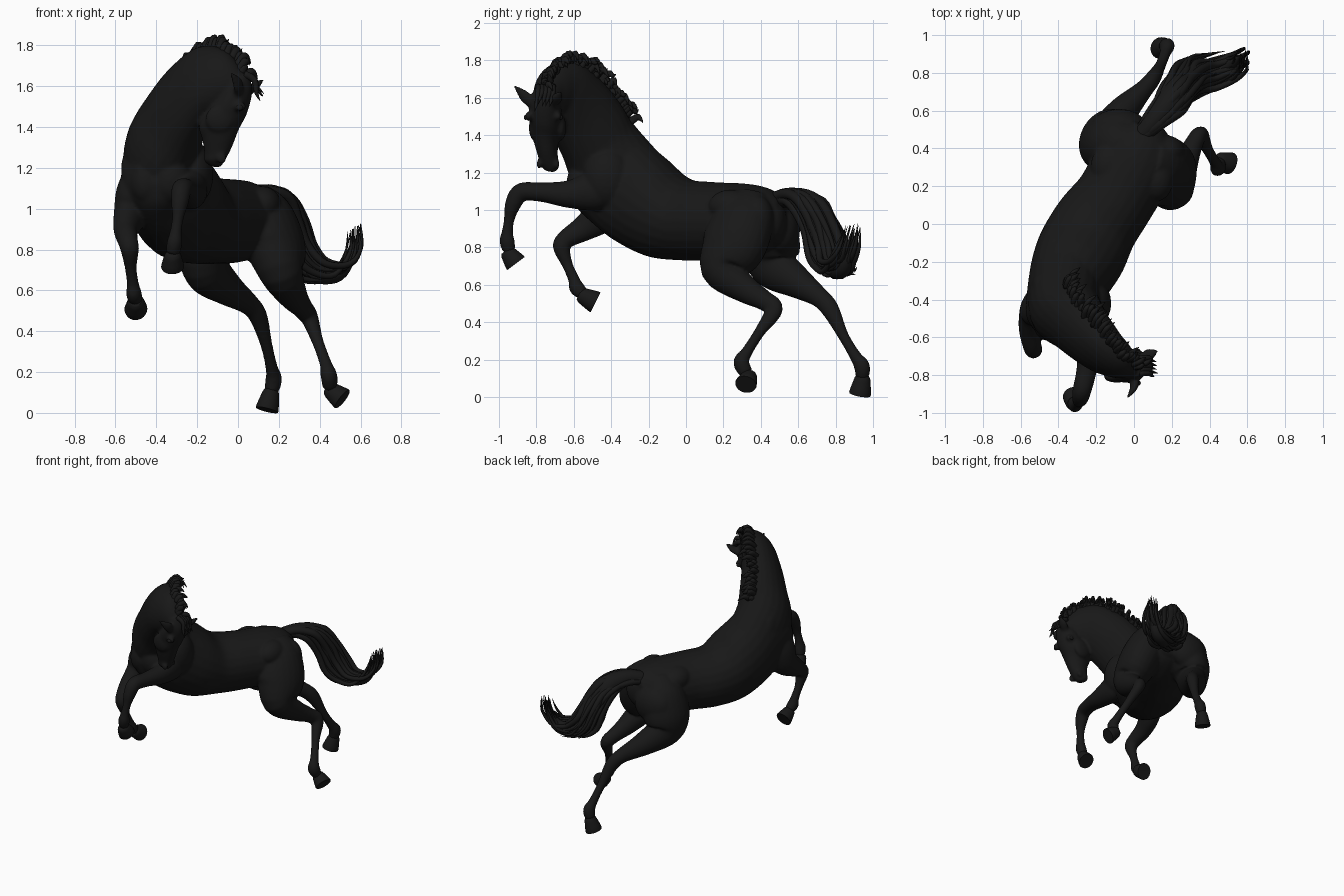
import bpy, bmesh, math, random
from mathutils import Vector as V, Matrix

random.seed(4)
COAT = bpy.data.materials.new("black_coat")
COAT.diffuse_color = (0.009, 0.009, 0.009, 1)
LAT = V((0.87, -0.5, 0))            # sideways axis of the trunk


def smooth_path(pts, n=5):
    """Catmull-Rom through tuples of any length."""
    out = []
    for i in range(len(pts) - 1):
        a, b, c, d = pts[max(i - 1, 0)], pts[i], pts[i + 1], pts[min(i + 2, len(pts) - 1)]
        for k in range(n):
            t = k / n
            out.append(tuple(0.5 * (2 * q + (r - p) * t + (2 * p - 5 * q + 4 * r - s) * t * t
                                    + (3 * q - p - 3 * r + s) * t ** 3)
                             for p, q, r, s in zip(a, b, c, d)))
    return out + [tuple(pts[-1])]


def tangents(cs):
    return [(cs[min(i + 1, len(cs) - 1)] - cs[max(i - 1, 0)]).normalized() for i in range(len(cs))]


def loft(bm, rings, n=24):
    """Closed skin over rings of (centre, half axis, half axis)."""
    rows = [[bm.verts.new(c + u * math.cos(a) + v * math.sin(a))
             for a in (2 * math.pi * k / n for k in range(n))] for c, u, v in rings]
    for r, s in zip(rows, rows[1:]):
        for k in range(n):
            bm.faces.new((r[k], r[(k + 1) % n], s[(k + 1) % n], s[k]))
    bm.faces.new(rows[0])
    bm.faces.new(rows[-1])


def slab_loft(bm, secs):
    """Sections: top point, bottom point, half width."""
    secs = smooth_path(secs)
    cs = [(V(s[:3]) + V(s[3:6])) / 2 for s in secs]
    rings = []
    for s, c, t in zip(secs, cs, tangents(cs)):
        u = (V(s[:3]) - V(s[3:6])) / 2
        rings.append((c, u, t.cross(u).normalized() * s[6]))
    loft(bm, rings)


def limb(bm, pts, n=24, ref=LAT, sub=5):
    """Points: x, y, z, fore-aft radius, sideways radius."""
    pts = smooth_path(pts, sub)
    cs = [V(p[:3]) for p in pts]
    rings = []
    for p, c, t in zip(pts, cs, tangents(cs)):
        v = (ref - t * ref.dot(t)).normalized()
        rings.append((c, t.cross(v) * p[3], v * p[4]))
    loft(bm, rings, n)


def blob(bm, c, r):
    bmesh.ops.create_icosphere(bm, subdivisions=3, radius=1,
                               matrix=Matrix.Translation(c) @ Matrix.Diagonal((*r, 1)))


def finish(name, bm, angle=180):
    bmesh.ops.recalc_face_normals(bm, faces=bm.faces[:])
    me = bpy.data.meshes.new(name)
    bm.to_mesh(me)
    bm.free()
    ob = bpy.data.objects.new(name, me)
    bpy.context.collection.objects.link(ob)
    me.materials.append(COAT)
    bpy.ops.object.select_all(action='DESELECT')
    ob.select_set(True)
    bpy.context.view_layer.objects.active = ob
    bpy.ops.object.shade_smooth_by_angle(angle=math.radians(angle))
    return ob


body = bmesh.new()

# trunk, rump to breast
slab_loft(body, [
    (.06, .51, 1.07, .09, .53, .90, .09), (.05, .44, 1.115, .05, .46, .80, .17),
    (.0, .33, 1.14, .0, .30, .74, .215), (-.10, .14, 1.15, -.10, .13, .73, .215),
    (-.20, .0, 1.17, -.21, -.02, .73, .23), (-.27, -.11, 1.27, -.29, -.20, .75, .24),
    (-.32, -.20, 1.35, -.36, -.37, .83, .22), (-.35, -.28, 1.42, -.41, -.50, .93, .19),
    (-.37, -.42, 1.40, -.41, -.59, 1.02, .175), (-.40, -.60, 1.25, -.41, -.62, 1.12, .09)])

# arched neck turned to the left
NECK = [
    (-.33, -.14, 1.30, -.41, -.55, 1.02, .19), (-.35, -.28, 1.46, -.38, -.61, 1.14, .19),
    (-.33, -.36, 1.58, -.30, -.65, 1.27, .165), (-.26, -.46, 1.70, -.23, -.71, 1.39, .14),
    (-.16, -.58, 1.79, -.16, -.75, 1.47, .118), (-.05, -.70, 1.77, -.09, -.75, 1.49, .095),
    (.04, -.76, 1.65, -.05, -.74, 1.52, .065)]
slab_loft(body, NECK)

# head, poll to muzzle
slab_loft(body, [
    (.05, -.77, 1.67, -.06, -.74, 1.58, .06), (.07, -.765, 1.58, -.13, -.74, 1.50, .088),
    (.045, -.765, 1.47, -.19, -.73, 1.41, .085), (.005, -.76, 1.39, -.175, -.735, 1.34, .066),
    (-.03, -.75, 1.30, -.165, -.725, 1.27, .052), (-.065, -.74, 1.235, -.165, -.715, 1.235, .05),
    (-.09, -.74, 1.205, -.14, -.725, 1.21, .028)])

# hind legs, hip to pastern
limb(body, [(.06, .34, 1.05, .12, .10), (.13, .31, .95, .17, .14), (.185, .25, .80, .18, .14),
            (.215, .19, .68, .11, .105), (.27, .32, .575, .075, .07), (.315, .42, .515, .054, .05),
            (.35, .47, .465, .05, .042), (.39, .395, .35, .030, .029), (.43, .325, .24, .031, .03),
            (.445, .295, .185, .044, .04), (.45, .325, .125, .036, .036)])
limb(body, [(-.04, .38, 1.05, .10, .09), (-.09, .42, .94, .16, .15), (-.15, .45, .80, .17, .135),
            (-.15, .47, .70, .13, .105), (-.055, .60, .61, .085, .08), (.05, .71, .535, .055, .05),
            (.10, .77, .47, .05, .042), (.14, .84, .33, .030, .029), (.165, .905, .22, .032, .03),
            (.175, .94, .165, .044, .04), (.163, .943, .105, .035, .035)])

# forelegs, shoulder to pastern
limb(body, [(-.25, -.30, 1.19, .08, .06), (-.235, -.47, 1.11, .11, .085), (-.23, -.62, 1.085, .076, .07),
            (-.25, -.77, 1.095, .052, .055), (-.275, -.88, 1.095, .050, .05), (-.285, -.925, 1.03, .044, .042),
            (-.295, -.945, .95, .029, .028), (-.305, -.955, .88, .031, .03),
            (-.31, -.957, .835, .042, .038), (-.32, -.945, .78, .034, .034)])
limb(body, [(-.45, -.36, 1.22, .11, .06), (-.495, -.42, 1.07, .13, .09), (-.53, -.46, .97, .10, .075),
            (-.55, -.55, .90, .07, .06), (-.54, -.64, .845, .051, .05), (-.53, -.665, .80, .047, .045),
            (-.525, -.635, .71, .030, .029), (-.515, -.60, .63, .031, .03),
            (-.51, -.585, .585, .042, .038), (-.50, -.55, .55, .034, .034)])

# muscle masses: breast, shoulders, hips, buttocks, cheeks, brows
for c, r in [((-.33, -.55, 1.14), (.10, .09, .12)), ((-.45, -.54, 1.13), (.08, .08, .11)),
             ((-.22, -.42, 1.17), (.10, .13, .16)), ((-.49, -.36, 1.22), (.06, .12, .18)),
             ((-.13, .30, 1.03), (.10, .13, .09)), ((.12, .24, 1.02), (.09, .12, .09)),
             ((.17, .38, .95), (.10, .09, .13)), ((-.08, .51, .89), (.15, .10, .14)),
             ((.05, .46, .94), (.13, .08, .13)),
             ((-.09, -.81, 1.44), (.07, .03, .07)), ((-.08, -.67, 1.44), (.07, .03, .07)),
             ((.01, -.842, 1.50), (.03, .02, .025)), ((.02, -.685, 1.50), (.03, .02, .025)),
             ((-.08, -.785, 1.245), (.025, .015, .025)), ((-.08, -.69, 1.245), (.025, .015, .025))]:
    blob(body, c, r)

# ears
for base, mid, tip in [((.0, -.81, 1.56), (.0, -.865, 1.61), (-.035, -.92, 1.665)),
                       ((.045, -.71, 1.57), (.085, -.69, 1.60), (.125, -.67, 1.635))]:
    limb(body, [(*base, .028, .022), (*mid, .034, .02), (*tip, .006, .006)], 12, V((.5, .1, -.4)))

horse = finish("body", body)
m = horse.modifiers.new("merge", 'REMESH')
m.mode, m.voxel_size, m.use_smooth_shade = 'VOXEL', 0.009, True
m = horse.modifiers.new("soften", 'SMOOTH')
m.factor, m.iterations = 0.5, 8

# hooves, each tipped with its pastern
for name, top, sole in [("hind_left_hoof", (.448, .34, .115), (.51, .32, .068)),
                        ("hind_right_hoof", (.163, .945, .105), (.142, .93, .016)),
                        ("front_left_hoof", (-.32, -.955, .775), (-.32, -.91, .715)),
                        ("front_right_hoof", (-.50, -.56, .545), (-.50, -.485, .507))]:
    a, b = V(top), V(sole)
    bm = bmesh.new()
    limb(bm, [(*a.lerp(b, f), r, r * .93) for f, r in
              ((-.15, .03), (0, .04), (.2, .046), (.95, .06), (1, .055))], 24, LAT, 2)
    finish(name, bm, 50)

# eyes
bm = bmesh.new()
for c in ((.008, -.857, 1.495), (.018, -.67, 1.495)):
    blob(bm, c, (.016, .01, .014))
finish("eyes", bm)

# mane locks along the crest
mane = bmesh.new()
crest = smooth_path(NECK, 10)[12:]
for i in range(60):
    s = crest[int(i / 59 * (len(crest) - 1))]
    top, low = V(s[:3]), V(s[3:6])
    d = (top - low).normalized()
    side = V((.6, .45, 0)) * random.uniform(.3, 1.1)
    p = top - d * .025 + V([random.uniform(-.014, .014) for _ in range(3)])
    ln = random.uniform(.6, 1.15)
    q = p + (d * .055 + side * .03) * ln
    r = p + (d * .06 + side * .07 - V((0, 0, .015))) * ln
    e = r + (side * .03 + V((0, 0, random.uniform(-.04, .025)))) * ln
    limb(mane, [(*p, .024, .018), (*q, .020, .015), (*r, .011, .009), (*e, .001, .001)], 8, V((.4, -.5, .1)), 3)
finish("mane", mane)

# forelock
lock = bmesh.new()
for i in range(5):
    y = -.79 + i * .02
    z = random.uniform(-.03, .03)
    limb(lock, [(.03, y, 1.66, .018, .016), (.08, y, 1.63, .016, .014),
                (.09, y - .01, 1.58 + z, .01, .01), (.115 + z / 2, y - .02, 1.54 + z, .001, .001)], 8, V((0, 1, 0.1)), 3)
finish("forelock", lock)

# tail: core and flowing strands
TAIL = [(.04, .47, 1.05), (.12, .56, 1.065), (.205, .665, 1.02), (.255, .735, .90), (.30, .775, .77),
        (.38, .80, .69), (.49, .84, .69), (.555, .87, .78), (.565, .90, .90)]
SPREAD = (.015, .045, .08, .095, .105, .10, .09, .07, .05)
tail = bmesh.new()
limb(tail, [(*p, r, r) for p, r in zip(TAIL, (.045, .055, .075, .08, .07, .055, .045, .02, .003))], 14, V((.3, -.6, .1)))
for i in range(38):
    a, rad = i * 2.4, math.sqrt(random.uniform(.2, 1))
    off = V((math.cos(a) * .75, math.sin(a) * 1.05, math.cos(a) * .5)) * rad
    end = random.choice((6, 7, 8, 9, 9))
    w = random.uniform(.022, .034)
    pts = []
    for k in range(end):
        p = V(TAIL[k]) + off * SPREAD[k] + V([random.uniform(-.01, .01) for _ in range(3)])
        r = w * (1 - k / (end - 1)) ** .6 + .001
        pts.append((*p, r, r))
    limb(tail, pts, 8, V((.3, -.6, .1)), 4)
finish("tail", tail)
